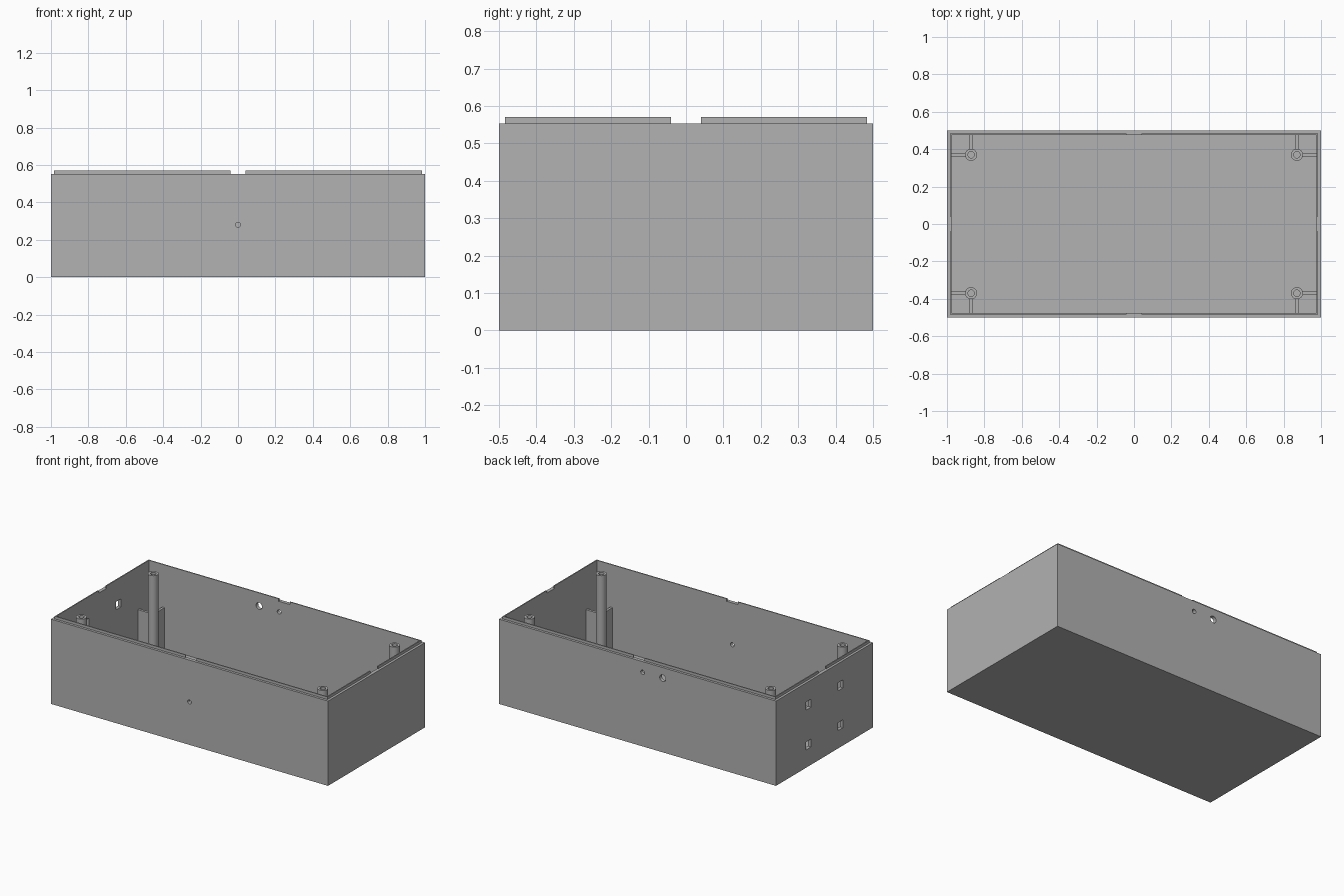
import bpy
from math import pi

if "Cube" in bpy.data.objects:
    bpy.data.objects.remove(bpy.data.objects["Cube"], do_unlink=True)

RIM, LIP_TOP = 0.553, 0.57        # shoulder and lip heights
WALL, STEP, FLOOR = 0.023, 0.016, 0.023
NOTCH = 0.08                      # gap in the lip at the middle of each side

grey = bpy.data.materials.new("plain_grey")
grey.use_nodes = True
grey.diffuse_color = (0.445, 0.445, 0.445, 1)
grey.node_tree.nodes["Principled BSDF"].inputs["Base Color"].default_value = grey.diffuse_color


def box(name, lo, hi):
    """Axis-aligned box between two corners."""
    mid = [(a + b) / 2 for a, b in zip(lo, hi)]
    bpy.ops.mesh.primitive_cube_add(size=1, location=mid)
    ob = bpy.context.object
    ob.name = name
    ob.scale = [abs(b - a) for a, b in zip(lo, hi)]
    bpy.ops.object.transform_apply(location=True, rotation=False, scale=True)
    ob.data.materials.append(grey)
    return ob


def inset_box(name, inset, bottom, top):
    """Box on the case footprint, drawn in by an inset."""
    x, y = 1 - inset, 0.5 - inset
    return box(name, (-x, -y, bottom), (x, y, top))


def cylinder(name, radius, depth, centre, rotation=(0, 0, 0)):
    bpy.ops.mesh.primitive_cylinder_add(vertices=32, radius=radius, depth=depth,
                                        location=centre, rotation=rotation)
    ob = bpy.context.object
    ob.name = name
    ob.data.materials.append(grey)
    return ob


def cut(target, cutters):
    """Subtract the cutters from the target, then remove them."""
    bpy.ops.object.select_all(action='DESELECT')
    target.select_set(True)
    bpy.context.view_layer.objects.active = target
    for cutter in cutters:
        cutter.hide_render = True
        mod = target.modifiers.new("cut", 'BOOLEAN')
        mod.operation, mod.solver, mod.object = 'DIFFERENCE', 'EXACT', cutter
        bpy.ops.object.modifier_apply(modifier=mod.name)
        bpy.data.objects.remove(cutter, do_unlink=True)
    bpy.ops.object.shade_smooth_by_angle()


# Open case with cable holes
case = inset_box("case_body", 0, 0, RIM)
cutters = [inset_box("cavity", WALL, FLOOR, 1)]
for x, y, z, r in ((0, -0.5, 0.28, 0.0135),
                   (-0.037, 0.5, 0.484, 0.014),
                   (-0.182, 0.5, 0.484, 0.022)):
    cutters.append(cylinder("round_hole", r, 0.2, (x, y, z), (pi / 2, 0, 0)))
for y in (-0.165, 0.165):
    for z in (0.142, 0.402):
        h = 0.026
        cutters.append(box("square_hole", (-1.1, y - h, z - h), (-0.9, y + h, z + h)))
cut(case, cutters)

# Raised inner lip, broken at the middle of each side
lip = inset_box("lip", STEP, RIM, LIP_TOP)
cut(lip, [inset_box("lip_opening", WALL, 0.4, 1),
          box("notch_x", (-NOTCH / 2, -1, 0.4), (NOTCH / 2, 1, 1)),
          box("notch_y", (-2, -NOTCH / 2, 0.4), (2, NOTCH / 2, 1))])

# Screw posts in the corners, each braced by two half-height ribs
PX, PY, RIB_TOP, HALF = 0.871, 0.37, 0.292, 0.008
for sx, side in ((-1, "right"), (1, "left")):
    for sy, end in ((-1, "front"), (1, "back")):
        tag = f"{end}_{side}"
        x, y = sx * PX, sy * PY
        post = cylinder("post_" + tag, 0.032, RIM - FLOOR, (x, y, (RIM + FLOOR) / 2))
        cut(post, [cylinder("screw_hole", 0.017, 0.6, (x, y, 0.4))])
        start = 0.025
        box("side_rib_" + tag, (x + sx * start, y - HALF, FLOOR),
            (sx * (1 - WALL), y + HALF, RIB_TOP))
        box("end_rib_" + tag, (x - HALF, y + sy * start, FLOOR),
            (x + HALF, sy * (0.5 - WALL), RIB_TOP))
